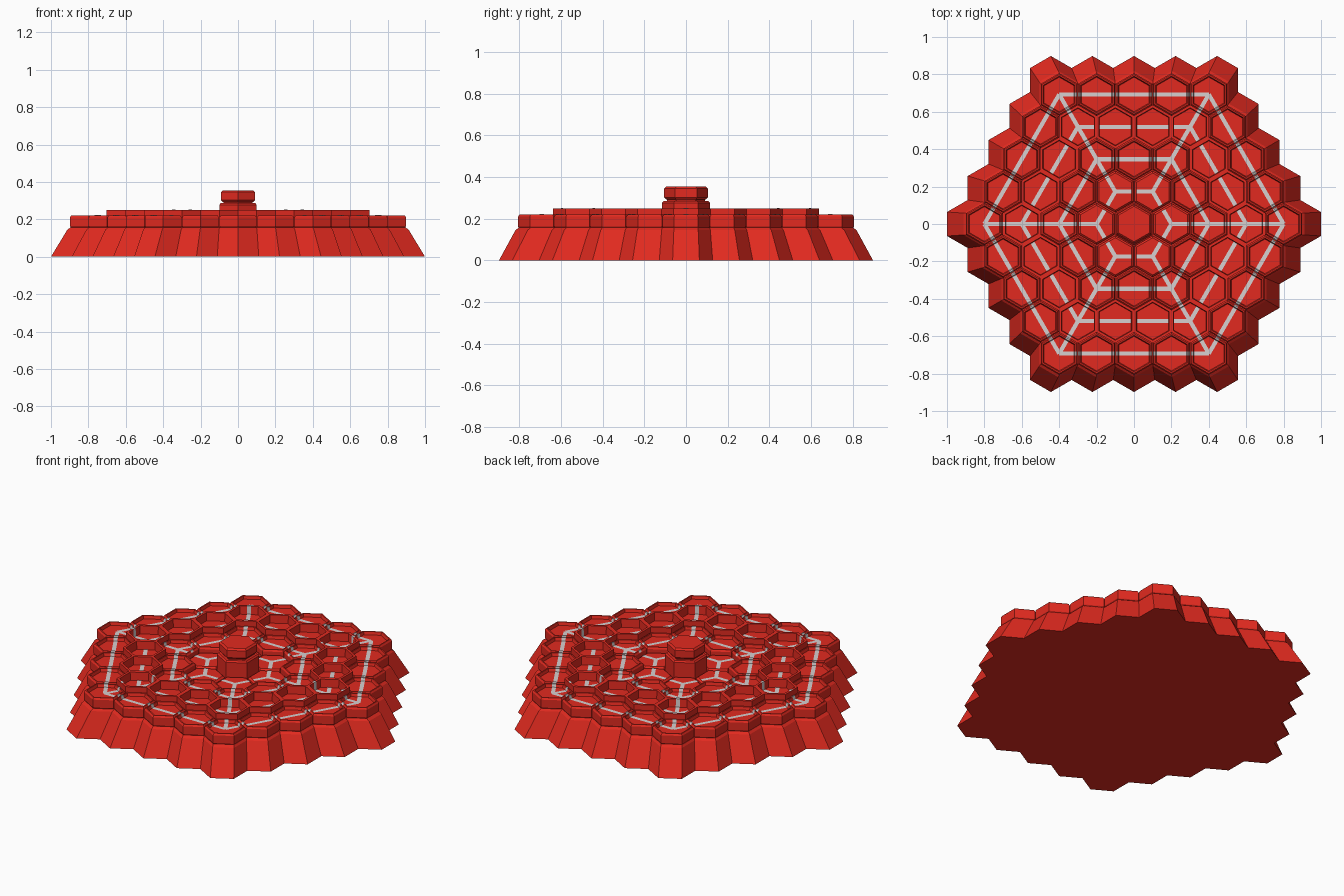
import bpy, bmesh, math
from mathutils import Vector

if "Cube" in bpy.data.objects:
    bpy.data.objects.remove(bpy.data.objects["Cube"])

def material(name, col):
    m = bpy.data.materials.new(name)
    m.diffuse_color = (*col, 1)
    m.use_nodes = True
    m.node_tree.nodes["Principled BSDF"].inputs["Base Color"].default_value = m.diffuse_color
    return m

RED = material("red", (0.76, 0.023, 0.014))
WHITE = material("pale_grey", (0.68, 0.63, 0.63))

PITCH = 0.2
R = 4
DIRS = [(1, 0), (0, 1), (-1, 1), (-1, 0), (0, -1), (1, -1)]  # at 0, 60, 120... degrees
cells = [(q, r) for q in range(-R, R + 1) for r in range(-R, R + 1) if abs(q + r) <= R]

def ring(c):
    return max(abs(c[0]), abs(c[1]), abs(c[0] + c[1]))

def is_corner(c):
    return 0 in (c[0], c[1], c[0] + c[1])

def centre(c, pitch=PITCH):
    return Vector((pitch * (c[0] + c[1] / 2), pitch * c[1] * math.sqrt(3) / 2, 0))

def hexagon(mid, apothem, z):
    rad = apothem * 2 / math.sqrt(3)
    return [mid + Vector((rad * math.cos(math.radians(60 * k - 30)),
                          rad * math.sin(math.radians(60 * k - 30)), z)) for k in range(6)]

def finish(name, bm, mat, merge=False):
    if merge:
        bmesh.ops.remove_doubles(bm, verts=bm.verts, dist=1e-4)
        bmesh.ops.recalc_face_normals(bm, faces=bm.faces)
    me = bpy.data.meshes.new(name)
    bm.to_mesh(me)
    bm.free()
    me.materials.append(mat)
    ob = bpy.data.objects.new(name, me)
    bpy.context.collection.objects.link(ob)

def loft_hex(bm, mid, profile):
    """Six-sided solid from (apothem, z) rings."""
    rings = [[bm.verts.new(p) for p in hexagon(mid, a, z)] for a, z in profile]
    for lo, hi in zip(rings, rings[1:]):
        for k in range(6):
            n = (k + 1) % 6
            bm.faces.new((lo[k], lo[n], hi[n], hi[k]))
    bm.faces.new(rings[0][::-1])
    bm.faces.new(rings[-1])

# Base: honeycomb outline tapering upward, walls only on the outside edge
levels = [(0.0, 1.0), (0.145, 0.912), (0.157, 0.895)]
bm = bmesh.new()
for c in cells:
    outlines = [hexagon(centre(c, 2 / 9 * s), s / 9, z) for z, s in levels]
    bm.faces.new([bm.verts.new(p) for p in reversed(outlines[0])])
    bm.faces.new([bm.verts.new(p) for p in outlines[-1]])
    for k, d in enumerate(DIRS):
        if ring((c[0] + d[0], c[1] + d[1])) > R:
            n = (k + 1) % 6
            for lo, hi in zip(outlines, outlines[1:]):
                bm.faces.new([bm.verts.new(p) for p in (lo[k], lo[n], hi[n], hi[k])])
finish("base", bm, RED, merge=True)

# Tiles: chamfered trays with a sunken middle; third ring has a taller rim, first ring is flat
tray = [(0.09, 0.15), (0.0985, 0.163), (0.0985, 0.21), (0.092, 0.22), (0.085, 0.22), (0.08, 0.202)]
tall = [(0.1, 0.15), (0.102, 0.22), (0.102, 0.25), (0.088, 0.25), (0.085, 0.202)]
flat = [(0.09, 0.15), (0.096, 0.16), (0.096, 0.185), (0.086, 0.195)]
profiles = {1: ("inner_tiles", flat), 2: ("middle_tiles", tray),
            3: ("tall_tiles", tall), 4: ("outer_tiles", tray)}
meshes = {g: bmesh.new() for g in profiles}
lines = bmesh.new()
for c in cells:
    g = ring(c)
    if g == 0:
        continue
    mid = centre(c)
    profile = profiles[g][1]
    loft_hex(meshes[g], mid, profile)
    # painted lines: along each ring and along the six spokes, climbing the rims
    for k, d in enumerate(DIRS):
        nb = (c[0] + d[0], c[1] + d[1])
        h = ring(nb)
        if h in (0, R + 1):
            continue
        if h != g and not (is_corner(c) and is_corner(nb)):
            continue
        a = math.radians(60 * k)
        along = Vector((math.cos(a), math.sin(a), 0))
        side = Vector((-math.sin(a), math.cos(a), 0)) * 0.011
        path = [(0, profile[-1][1])] + profile[:1:-1]
        if g % 2 and h == g:
            path = path[:2]
        for (d0, z0), (d1, z1) in zip(path, path[1:]):
            p0 = mid + along * d0 + Vector((0, 0, z0 + 0.002))
            p1 = mid + along * d1 + Vector((0, 0, z1 + 0.002))
            lines.faces.new([lines.verts.new(p) for p in
                             (p0 - side, p1 - side, p1 + side, p0 + side)])
for g, (name, _) in profiles.items():
    finish(name, meshes[g], RED)
finish("painted_lines", lines, WHITE)

# Centre post with collar, neck and chamfered cap
bm = bmesh.new()
loft_hex(bm, Vector(), [(0.1, 0.15), (0.1, 0.277), (0.093, 0.286), (0.078, 0.286),
                        (0.078, 0.293), (0.083, 0.293), (0.091, 0.302),
                        (0.091, 0.345), (0.082, 0.355)])
finish("centre_post", bm, RED)
